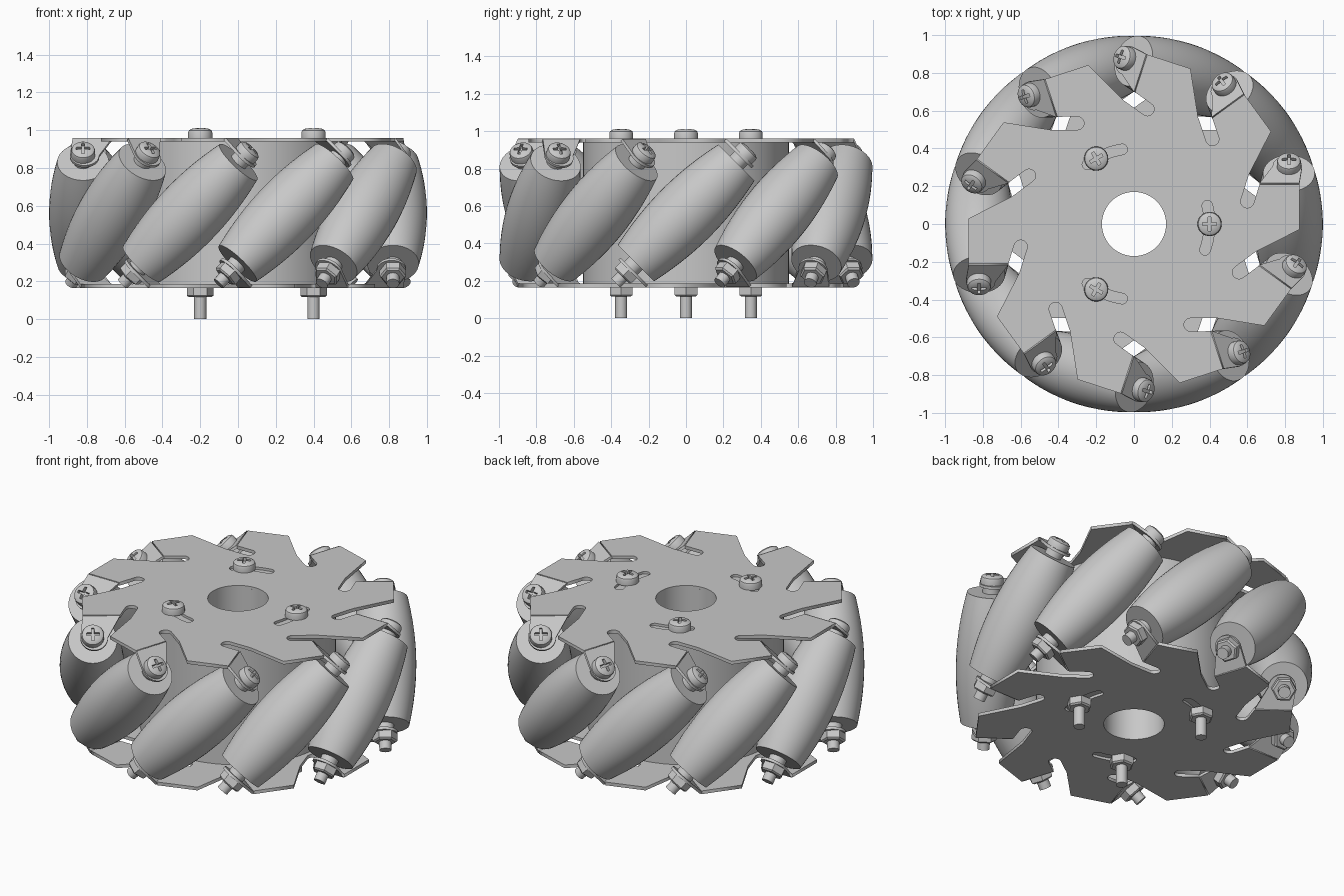
import bpy, bmesh
from math import sin, cos, pi, radians, sqrt
from mathutils import Matrix, Vector

if "Cube" in bpy.data.objects:
    bpy.data.objects.remove(bpy.data.objects["Cube"])

COUNT = 10          # rollers around the wheel
MID = 0.5625        # height of the wheel's middle plane
AXIS_R = 0.82       # distance from wheel axis to roller axis
TAB_S = 0.425       # tab position along the roller axis
BEND_Y = 0.21       # where the plate arm bends into its tab

grey = bpy.data.materials.new("metal_grey")
grey.use_nodes = True
colour = (0.58, 0.58, 0.58, 1)
grey.diffuse_color = colour
grey.node_tree.nodes["Principled BSDF"].inputs["Base Color"].default_value = colour


def place(name, mesh, matrix=Matrix()):
    ob = bpy.data.objects.new(name, mesh)
    bpy.context.scene.collection.objects.link(ob)
    ob.matrix_world = matrix
    return ob


def finish(mesh, smooth=True):
    mesh.materials.clear()
    mesh.materials.append(grey)
    if smooth:
        mesh.shade_smooth()
        mesh.set_sharp_from_angle(angle=radians(30))
    return mesh


def clean(bm, name, smooth=True):
    bmesh.ops.remove_doubles(bm, verts=bm.verts, dist=1e-5)
    bmesh.ops.recalc_face_normals(bm, faces=bm.faces)
    mesh = bpy.data.meshes.new(name)
    bm.to_mesh(mesh)
    bm.free()
    return finish(mesh, smooth)


def lathe(name, profile, steps=32):
    """Spin (radius, height) points around z."""
    bm = bmesh.new()
    verts = [bm.verts.new((r, 0, z)) for r, z in profile]
    edges = [bm.edges.new(pair) for pair in zip(verts, verts[1:])]
    bmesh.ops.spin(bm, geom=verts + edges, axis=(0, 0, 1), cent=(0, 0, 0),
                   angle=2 * pi, steps=steps, use_merge=False)
    return clean(bm, name)


def cylinder(name, radius, z0, z1, steps=24):
    return lathe(name, [(0, z0), (radius, z0), (radius, z1), (0, z1)], steps)


def sheet(name, loops, thickness):
    """Flat plate from an outline plus hole loops, centred on z = 0."""
    curve = bpy.data.curves.new(name, 'CURVE')
    curve.dimensions, curve.fill_mode = '2D', 'BOTH'
    curve.extrude = thickness / 2
    for loop in loops:
        spline = curve.splines.new('POLY')
        spline.points.add(len(loop) - 1)
        for point, (x, y) in zip(spline.points, loop):
            point.co = (x, y, 0, 1)
        spline.use_cyclic_u = True
    ob = place(name, curve)
    bm = bmesh.new()
    temp = bpy.data.meshes.new_from_object(
        ob.evaluated_get(bpy.context.evaluated_depsgraph_get()))
    bm.from_mesh(temp)
    bpy.data.objects.remove(ob)
    bpy.data.meshes.remove(temp)
    return clean(bm, name, False)


def arc(cx, cy, r, a0, a1, n=10):
    angles = [radians(a0 + (a1 - a0) * i / n) for i in range(n + 1)]
    return [(cx + r * cos(a), cy + r * sin(a)) for a in angles]


def turn(points, degrees):
    c, s = cos(radians(degrees)), sin(radians(degrees))
    return [(x * c - y * s, x * s + y * c) for x, y in points]


def curved_slot(a0, a1, radius=0.4, w=0.028):
    """Slot bent around the wheel axis, with round ends."""
    ends = [(radius * cos(radians(a)), radius * sin(radians(a))) for a in (a0, a1)]
    return (arc(0, 0, radius + w, a0, a1)
            + arc(*ends[1], w, a1, a1 + 180)[1:-1]
            + arc(0, 0, radius - w, a1, a0)
            + arc(*ends[0], w, a0 + 180, a0 + 360)[1:-1])


# Side plates: ten swept arms divided by round-ended slots
slot_c = Vector((0.6, 0.12))
slot_d = Vector((0.3, 0.954))
slot_n = Vector((0.954, -0.3)) * 0.035
inner = slot_c + slot_n + slot_d * ((BEND_Y - (slot_c + slot_n).y) / slot_d.y)
mouth = slot_c - slot_n + slot_d * 0.135
slot_end = arc(*slot_c, 0.035, -17.5, -197.5)
arm = [(0.875, -0.03), (0.875, BEND_Y), tuple(inner)] + slot_end + [tuple(mouth)]
outline = []
for k in range(COUNT):
    outline += turn(arm, 360 / COUNT * k)
holes = [arc(0, 0, 0.17, 0, 352.5, 47), curved_slot(-20, 14),
         curved_slot(99, 128), curved_slot(232, 261)]
plate = sheet("side_plate", [outline] + holes, 0.02)
FLIP = Matrix.Rotation(pi, 4, 'X')
place("top_plate", plate, Matrix.Translation((0, 0, 0.95)))
place("bottom_plate", plate, Matrix.Translation((0, 0, 0.175)) @ FLIP)

# Hub drum with a centre bore
place("hub", lathe("hub", [(0.17, 0.18), (0.55, 0.18), (0.55, 0.945),
                           (0.17, 0.945), (0.17, 0.18)], 64))

# Pan head with a cross recess
head = lathe("screw_head", [(0, 0), (0.064, 0), (0.064, 0.03), (0.06, 0.041),
                            (0.048, 0.049), (0.025, 0.053), (0, 0.054)])
cross = []
for k in range(4):
    cross += turn([(0.008, 0.008), (0.008, 0.037), (-0.008, 0.037)], 90 * k)
cutter = place("cross_cutter", sheet("cross_cutter", [cross], 0.05),
               Matrix.Translation((0, 0, 0.055)))
cutter.hide_render = True
blank = place("head_blank", head)
cut = blank.modifiers.new("recess", 'BOOLEAN')
cut.operation, cut.solver, cut.object = 'DIFFERENCE', 'EXACT', cutter
bpy.context.view_layer.update()
head = finish(bpy.data.meshes.new_from_object(
    blank.evaluated_get(bpy.context.evaluated_depsgraph_get())))
for helper in (blank, cutter):
    bpy.data.objects.remove(helper)

nut = lathe("nut", [(0, 0), (0.07, 0), (0.07, 0.042), (0.06, 0.05), (0, 0.05)], 6)

# Three bolts through the hub
hub_bolt = cylinder("hub_bolt", 0.032, 0, 0.96)
for k in range(3):
    at = Matrix.Rotation(2 * pi / 3 * k, 4, 'Z') @ Matrix.Translation((0.4, 0, 0))
    place(f"hub_bolt_{k + 1}", hub_bolt, at)
    place(f"hub_bolt_head_{k + 1}", head, at @ Matrix.Translation((0, 0, 0.958)))
    place(f"hub_nut_{k + 1}", nut, at @ Matrix.Translation((0, 0, 0.166)) @ FLIP)

# Barrel roller whose outer edge follows the wheel's rim
half = 0.38
barrel = [(0, -half)]
for i in range(21):
    s = half * (i / 10 - 1)
    barrel.append((1 - sqrt(AXIS_R ** 2 + s * s / 2), s))
roller = lathe("roller", barrel + [(0, half)], 40)
axle = cylinder("roller_axle", 0.034, -0.53, TAB_S)
spacer = cylinder("spacer", 0.05, half - 0.01, TAB_S)

# Bent tab, drawn in the roller's own frame
reach = -0.127
tab = sheet("tab", [[(inner.x - AXIS_R, reach), (0.875 - AXIS_R, reach)]
                    + arc(-0.008, 0, 0.078, 0, 180, 16)], 0.016)

# Ten rollers, each tilted 45 degrees
tilt = Matrix.Translation((AXIS_R, 0, MID)) @ Matrix.Rotation(-pi / 4, 4, 'X')
for k in range(COUNT):
    at = Matrix.Rotation(2 * pi / COUNT * k, 4, 'Z') @ tilt
    n = k + 1
    place(f"roller_{n}", roller, at)
    place(f"roller_axle_{n}", axle, at)
    for side, frame in (("top", at), ("bottom", at @ FLIP)):
        place(f"{side}_tab_{n}", tab, frame @ Matrix.Translation((0, 0, TAB_S)))
        place(f"{side}_spacer_{n}", spacer, frame)
        part, mesh = ("roller_screw", head) if side == "top" else ("roller_nut", nut)
        place(f"{part}_{n}", mesh, frame @ Matrix.Translation((0, 0, TAB_S + 0.007)))
